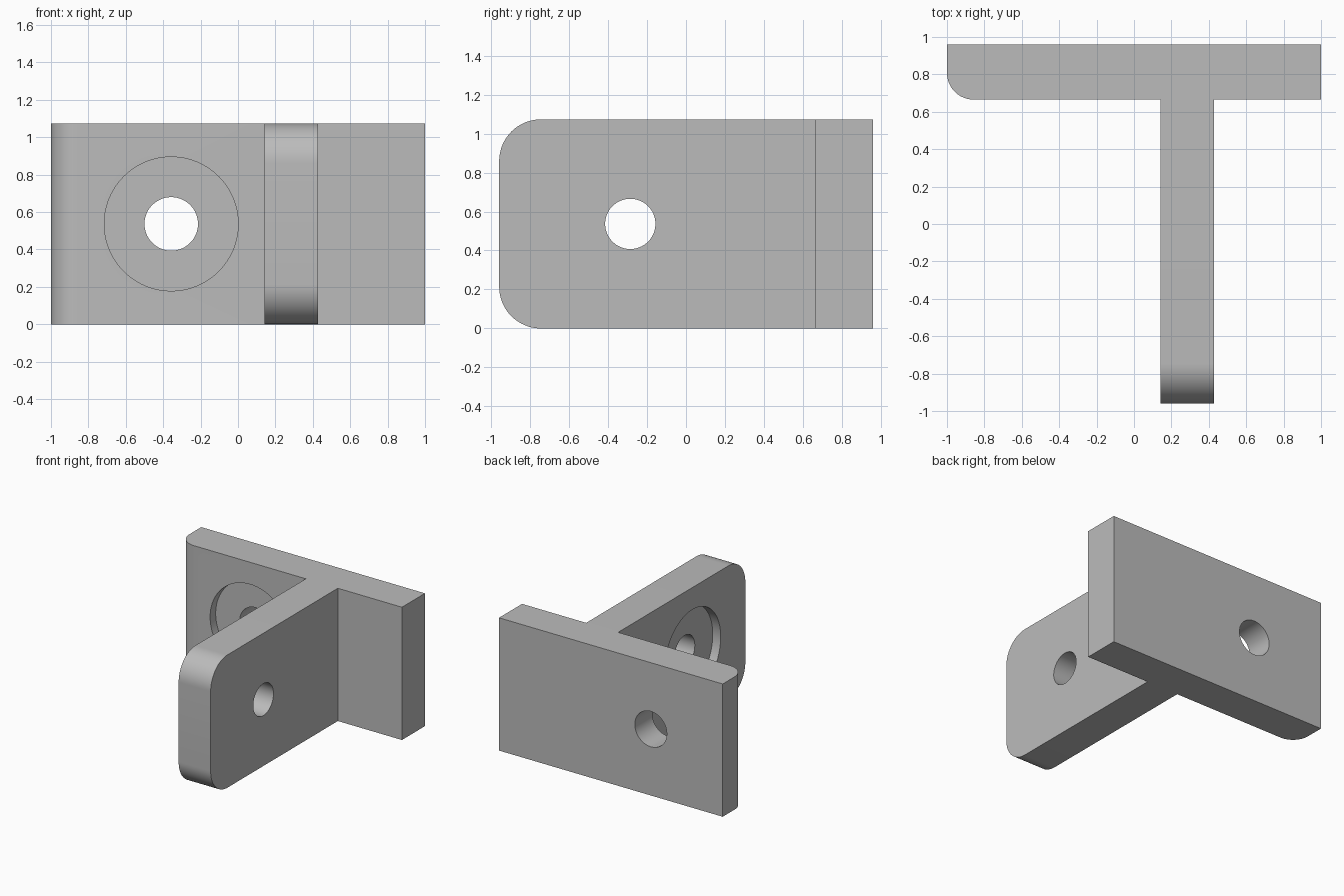
import bpy, bmesh
from math import radians
from mathutils import Matrix

cube = bpy.data.objects.get("Cube")
if cube:
    bpy.data.objects.remove(cube, do_unlink=True)

HEIGHT = 1.073
FRONT, BACK, FLANGE = -0.959, 0.959, 0.665   # y of web tip, rear face, flange front
WEB_L, WEB_R = 0.141, 0.427                  # x of the web faces
MID = HEIGHT / 2
BORE_R, BORE_DEPTH = 0.358, 0.071

grey = bpy.data.materials.new("plain grey")
grey.use_nodes = True
GREY = (0.5, 0.5, 0.5, 1)
grey.diffuse_color = GREY
grey.node_tree.nodes["Principled BSDF"].inputs["Base Color"].default_value = GREY


def add_object(name, bm):
    bmesh.ops.recalc_face_normals(bm, faces=bm.faces)
    mesh = bpy.data.meshes.new(name)
    bm.to_mesh(mesh)
    bm.free()
    mesh.materials.append(grey)
    obj = bpy.data.objects.new(name, mesh)
    bpy.context.collection.objects.link(obj)
    return obj


def round_edges(bm, radius, rule):
    edges = [e for e in bm.edges if all(rule(v.co) for v in e.verts)]
    bmesh.ops.bevel(bm, geom=edges, offset=radius, segments=16,
                    profile=0.5, affect='EDGES')


def cylinder(name, radius, start, end, axis):
    """Cutter between two points along the x or y axis."""
    bm = bmesh.new()
    turn = Matrix.Rotation(radians(90), 4, 'Y' if axis == 'x' else 'X')
    centre = [(a + b) / 2 for a, b in zip(start, end)]
    length = sum(abs(b - a) for a, b in zip(start, end))
    bmesh.ops.create_cone(bm, cap_ends=True, segments=96, radius1=radius,
                          radius2=radius, depth=length,
                          matrix=Matrix.Translation(centre) @ turn)
    obj = add_object(name, bm)
    obj.hide_render = True
    return obj


# T-shaped body: flange across the back, web running forward
outline = [(-1, BACK), (-1, FLANGE), (WEB_L, FLANGE), (WEB_L, FRONT),
           (WEB_R, FRONT), (WEB_R, FLANGE), (1, FLANGE), (1, BACK)]
bm = bmesh.new()
base = bm.faces.new([bm.verts.new((x, y, 0)) for x, y in outline])
top = bmesh.ops.extrude_face_region(bm, geom=[base])["geom"]
bmesh.ops.translate(bm, vec=(0, 0, HEIGHT),
                    verts=[v for v in top if isinstance(v, bmesh.types.BMVert)])

# Rounded web corners and rounded flange end
for z in (0, HEIGHT):
    round_edges(bm, 0.214, lambda c: abs(c.y - FRONT) < 1e-4 and abs(c.z - z) < 1e-4)
round_edges(bm, 0.143, lambda c: abs(c.x + 1) < 1e-4 and abs(c.y - FLANGE) < 1e-4)
bracket = add_object("bracket", bm)

# Through holes and shallow counterbores
FX, WY = -0.357, -0.286
cutters = [
    cylinder("flange_hole", 0.143, (FX, 0.5, MID), (FX, 1.1, MID), 'y'),
    cylinder("flange_counterbore", BORE_R, (FX, 0.5, MID),
             (FX, FLANGE + BORE_DEPTH, MID), 'y'),
    cylinder("web_hole", 0.129, (0, WY, MID), (0.6, WY, MID), 'x'),
    cylinder("web_counterbore", BORE_R, (0, WY, MID),
             (WEB_L + BORE_DEPTH, WY, MID), 'x'),
]
bpy.ops.object.select_all(action='DESELECT')
bpy.context.view_layer.objects.active = bracket
bracket.select_set(True)
for cutter in cutters:
    mod = bracket.modifiers.new(cutter.name, 'BOOLEAN')
    mod.operation = 'DIFFERENCE'
    mod.solver = 'EXACT'
    mod.object = cutter
    bpy.ops.object.modifier_apply(modifier=mod.name)
    bpy.data.objects.remove(cutter, do_unlink=True)

bpy.ops.object.shade_smooth_by_angle(angle=radians(30))
